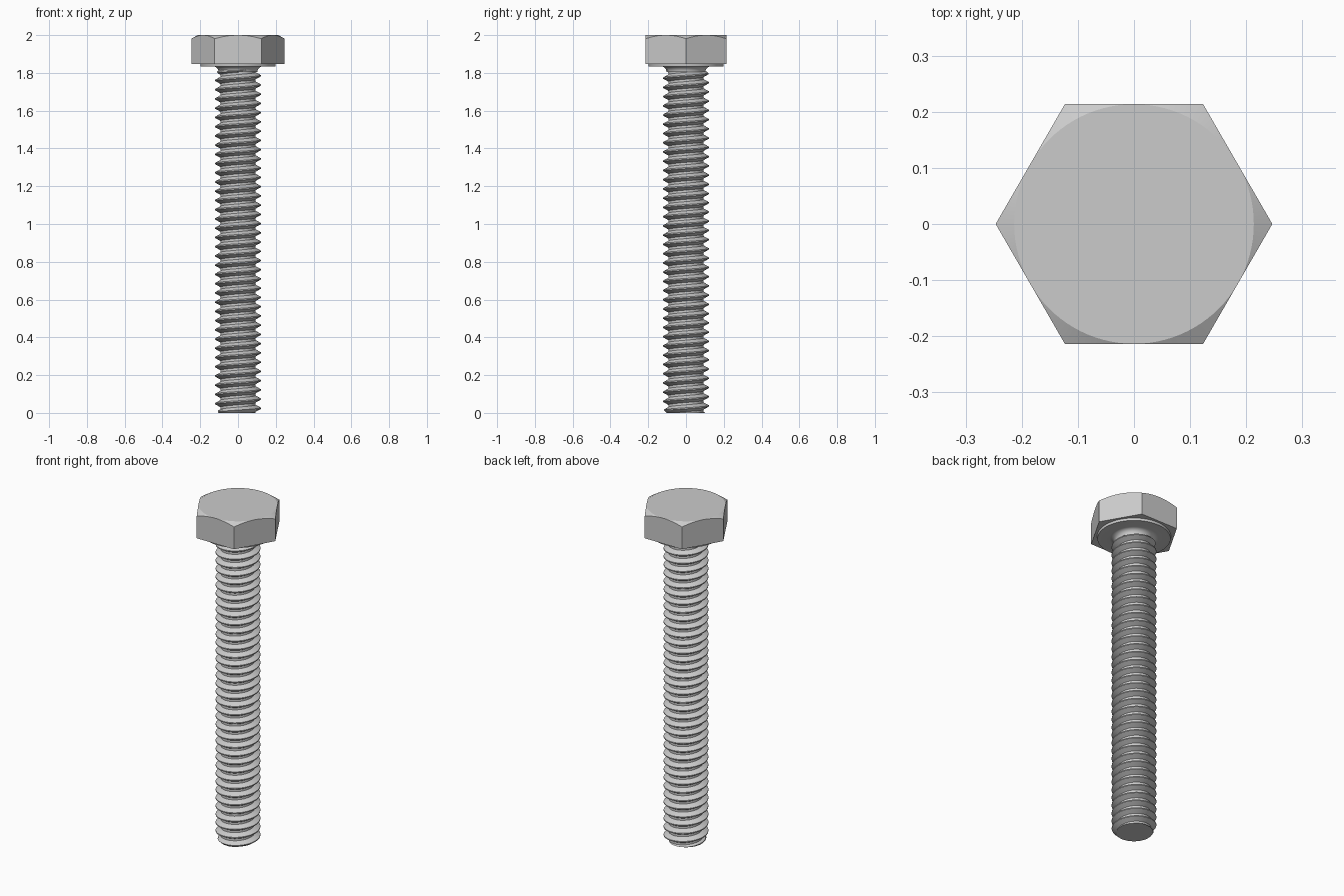
import bpy, bmesh
from math import sin, cos, pi, tan, radians

if "Cube" in bpy.data.objects:
    bpy.data.objects.remove(bpy.data.objects["Cube"])

PITCH, MAJOR, MINOR = 0.0489, 0.121, 0.093
HEAD_LOW, WASHER_LOW, TOP = 1.848, 1.834, 2.0
FLAT = 0.2135            # half the width across flats


def finish(name, bm, smooth=True):
    bmesh.ops.remove_doubles(bm, verts=bm.verts, dist=1e-5)
    bmesh.ops.recalc_face_normals(bm, faces=bm.faces)
    mesh = bpy.data.meshes.new(name)
    bm.to_mesh(mesh)
    bm.free()
    ob = bpy.data.objects.new(name, mesh)
    bpy.context.collection.objects.link(ob)
    if smooth:
        bpy.ops.object.select_all(action='DESELECT')
        ob.select_set(True)
        bpy.context.view_layer.objects.active = ob
        bpy.ops.object.shade_smooth_by_angle(angle=radians(25))
    return ob


def skin(bm, rows):
    """Join consecutive rows of points with quads."""
    grid = [[bm.verts.new(p) for p in row] for row in rows]
    for a, b in zip(grid, grid[1:]):
        for i in range(len(a) - 1):
            bm.faces.new((a[i], a[i + 1], b[i + 1], b[i]))
    return grid


def ring(r, z, n):
    return [(r * cos(2 * pi * i / n), r * sin(2 * pi * i / n), z)
            for i in range(n + 1)]


# Threaded shank: helical grid with a trapezoid thread profile
def thread_radius(turn, z):
    phase = (z / PITCH - turn) % 1.0
    d = abs(phase - 0.5)                      # 0 at the crest, 0.5 at the root
    t = min(max((d - 0.0625) / 0.3125, 0), 1)
    r = MAJOR + (MINOR - MAJOR) * t
    r = min(r, 0.102 + z)                     # chamfered tip
    return max(MINOR, min(r, 0.100 + (1.818 - z)))   # runout under the head


N = 64
profile = [0, 0.125, 0.28, 0.4375, 0.5625, 0.72, 0.875]
rows = []
for k in range(-2, int(1.83 / PITCH) + 3):
    for f in profile:
        row = []
        for i in range(N + 1):
            turn = i / N
            z = min(max((k + f + turn) * PITCH, 0), 1.83)
            r = thread_radius(turn, z)
            row.append((r * cos(2 * pi * turn), r * sin(2 * pi * turn), z))
        rows.append(row)
bm = bmesh.new()
skin(bm, rows)
bmesh.ops.remove_doubles(bm, verts=bm.verts, dist=1e-5)
bmesh.ops.holes_fill(bm, edges=[e for e in bm.edges if e.is_boundary], sides=0)
finish("threaded_shank", bm)

# Washer face and fillet under the head
R = 0.03
fillet = [(0.102 + R * (1 - cos(a)), WASHER_LOW - R + R * sin(a))
          for a in (pi / 2 * s / 6 for s in range(7))]
lathe = [(0.09, WASHER_LOW - R)] + fillet + [(0.198, WASHER_LOW), (0.2, HEAD_LOW)]
bm = bmesh.new()
skin(bm, [ring(r, z, 72) for r, z in lathe])
finish("washer_face", bm)

# Hexagon head: flat top disc, conical corner chamfer, straight flats
M = 96
bm = bmesh.new()
disc, chamfer, base = [], [], []
for i in range(M):
    a = 2 * pi * i / M
    off = (a % (pi / 3)) - pi / 6             # angle from the middle of a flat
    r = FLAT / cos(off)
    x, y = cos(a), sin(a)
    disc.append((FLAT * x, FLAT * y, TOP))
    chamfer.append((r * x, r * y, TOP - (r - FLAT) * tan(radians(30))))
    base.append((r * x, r * y, HEAD_LOW))
rows = skin(bm, [row + row[:1] for row in (disc, chamfer, base)])
bm.faces.new(rows[0][:-1])
bm.faces.new(rows[2][:-1])
finish("hex_head", bm)
